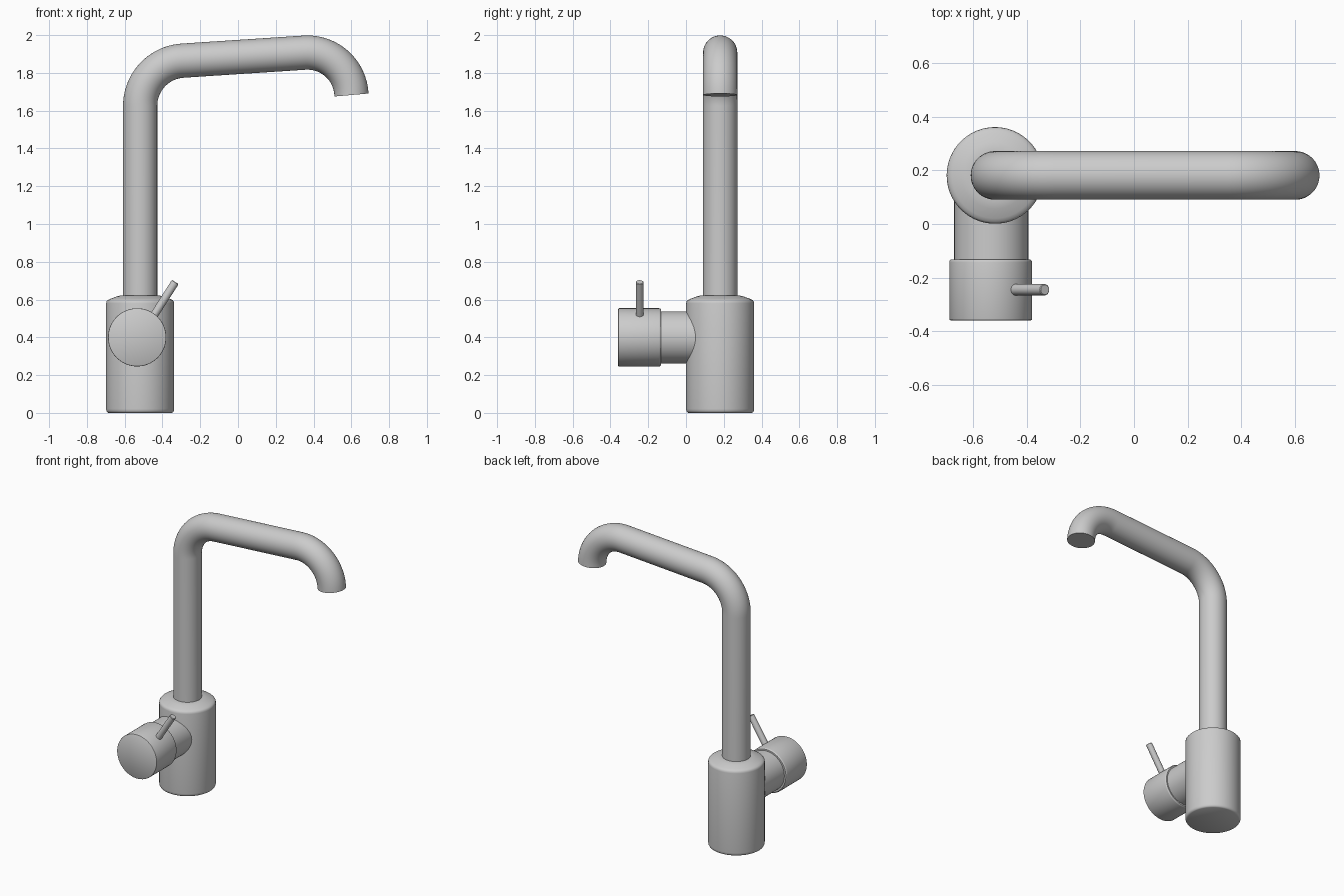
import bpy, bmesh
from math import sin, cos, pi, radians
from mathutils import Vector

if "Cube" in bpy.data.objects:
    bpy.data.objects.remove(bpy.data.objects["Cube"])

CX, CY = -0.518, 0.181


def finish(name, bm, angle=35):
    bmesh.ops.recalc_face_normals(bm, faces=bm.faces)
    me = bpy.data.meshes.new(name)
    bm.to_mesh(me)
    bm.free()
    ob = bpy.data.objects.new(name, me)
    bpy.context.collection.objects.link(ob)
    bpy.ops.object.select_all(action='DESELECT')
    ob.select_set(True)
    bpy.context.view_layer.objects.active = ob
    bpy.ops.object.shade_smooth_by_angle(angle=radians(angle))
    return ob


def sweep(name, stations, n=64):
    """Skin circles given as (centre, axis direction, radius); cap both ends."""
    bm = bmesh.new()
    rings = []
    for c, d, r in stations:
        d = Vector(d).normalized()
        ref = Vector((0, 1, 0)) if abs(d.y) < 0.9 else Vector((1, 0, 0))
        u = ref.cross(d).normalized()
        v = d.cross(u)
        rings.append([bm.verts.new(Vector(c) + r * (cos(t) * u + sin(t) * v))
                      for t in (2 * pi * i / n for i in range(n))])
    for a, b in zip(rings, rings[1:]):
        for i in range(n):
            j = (i + 1) % n
            bm.faces.new((a[i], a[j], b[j], b[i]))
    bm.faces.new(rings[0])
    bm.faces.new(rings[-1])
    return finish(name, bm)


def lathe(name, start, axis, profile, n=64):
    """Turned part: profile is (radius, distance along the axis)."""
    a = Vector(axis).normalized()
    return sweep(name, [(Vector(start) + a * h, a, r) for r, h in profile], n)


def fillet(prev, corner, nxt, radius, steps=20):
    """Arc stations rounding the corner of a path in the xz plane."""
    d0, d1 = (corner - prev).normalized(), (nxt - corner).normalized()
    turn = d0.angle(d1)
    side = (d1 - d0 * d0.dot(d1)).normalized()
    p = corner - d0 * radius * math_tan(turn / 2)
    centre = p + side * radius
    return [(centre - side * radius * cos(t) + d0 * radius * sin(t),
             d0 * cos(t) + side * sin(t))
            for t in (turn * i / steps for i in range(steps + 1))]


def math_tan(t):
    return sin(t) / cos(t)


# Main body with softened foot and sloping shoulder
lathe("body", (CX, CY, 0), (0, 0, 1),
      [(0.168, 0), (0.175, 0.004), (0.179, 0.012), (0.18, 0.022), (0.18, 0.58),
       (0.178, 0.59), (0.172, 0.597), (0.16, 0.603), (0.125, 0.616),
       (0.105, 0.621), (0.088, 0.622)], 96)

# Spout: riser, bend, gently rising arm, turned-down outlet
foot = Vector((CX, CY, 0.6))
c1 = Vector((CX, CY, 1.85))
c2 = Vector((0.58, CY, 1.922))
tip = Vector((0.601, CY, 1.683))
path = [(foot, Vector((0, 0, 1)))]
path += fillet(foot, c1, c2, 0.24) + fillet(c1, c2, tip, 0.233)
path.append((tip, tip - c2))
sweep("spout", [(p, d, 0.0905) for p, d in path])

# Side valve neck joining the body
HX, HZ = -0.532, 0.40
lathe("valve_neck", (HX, 0.12, HZ), (0, -1, 0), [(0.138, 0), (0.138, 0.27)])

# Rotating handle cap
lathe("handle_cap", (HX - 0.002, -0.132, HZ), (0, -1, 0),
      [(0.148, 0), (0.153, 0.005), (0.154, 0.01), (0.154, 0.222),
       (0.153, 0.225), (0.150, 0.227)])

# Lever pin
base, end = Vector((-0.463, -0.245, 0.488)), Vector((-0.332, -0.245, 0.693))
length = (end - base).length
lathe("lever", base, end - base,
      [(0.021, 0), (0.021, length - 0.003), (0.018, length)], 32)
